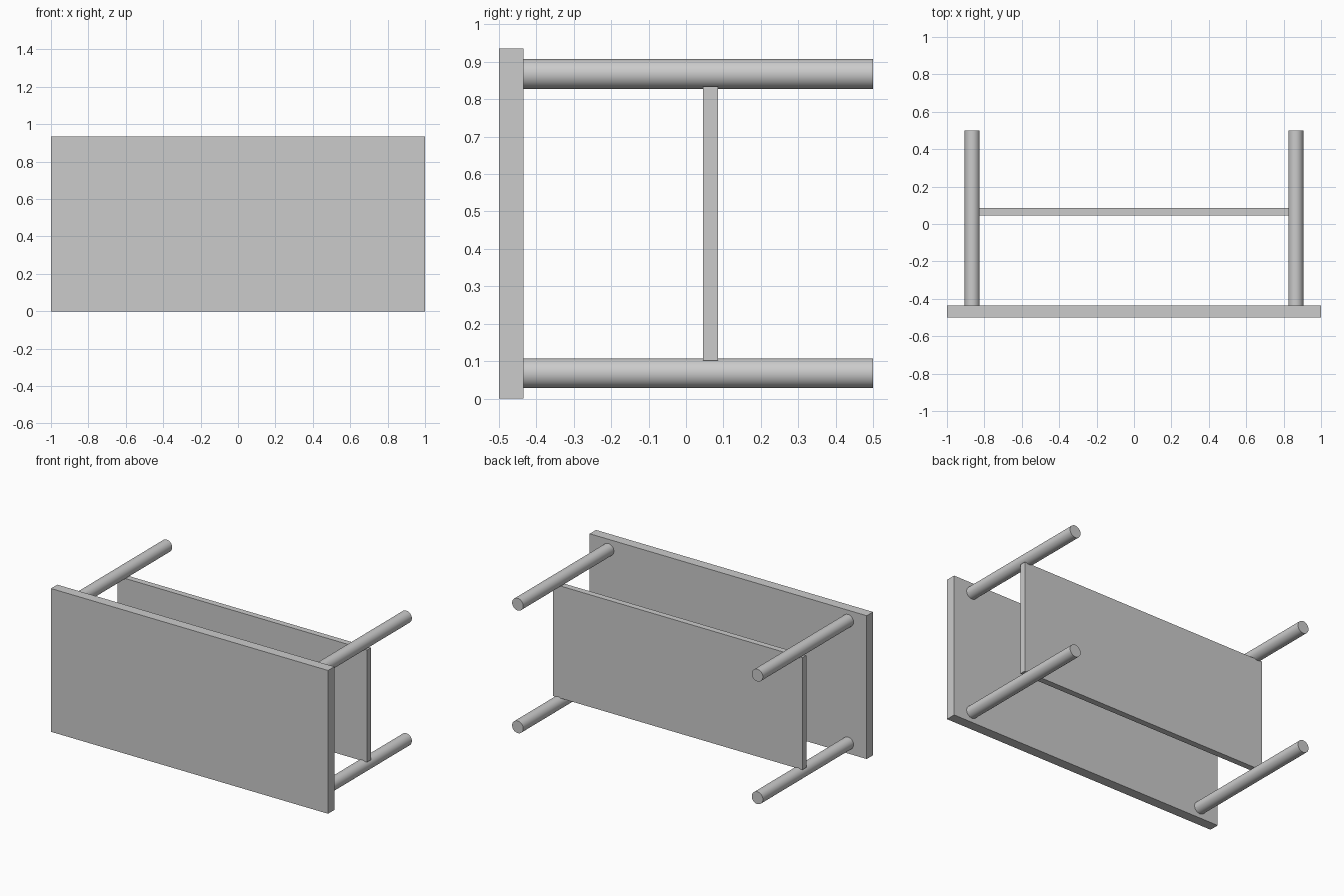
import bpy
from math import radians

if "Cube" in bpy.data.objects:
    bpy.data.objects.remove(bpy.data.objects["Cube"])

MID_Z = 0.4675  # half the height of the tipped-over table


def panel(name, x, y0, y1, height):
    """Upright board centred on x = 0 and z = MID_Z."""
    bpy.ops.mesh.primitive_cube_add(size=1, location=(0, (y0 + y1) / 2, MID_Z))
    ob = bpy.context.object
    ob.name = name
    ob.scale = (2 * x, y1 - y0, height)
    bpy.ops.object.transform_apply(location=False, rotation=False, scale=True)
    return ob


def leg(name, x, z, y0=-0.435, y1=0.5):
    """Round leg running along y."""
    bpy.ops.mesh.primitive_cylinder_add(
        vertices=32, radius=0.04, depth=y1 - y0,
        location=(x, (y0 + y1) / 2, z), rotation=(radians(90), 0, 0))
    bpy.context.object.name = name
    bpy.ops.object.shade_smooth_by_angle(angle=radians(30))


# Table top facing the front, and the thinner shelf behind it
panel("table_top", 1.0, -0.5, -0.435, 0.935)
panel("shelf", 0.9, 0.045, 0.085, 0.732)

# Four legs
for sx, side in ((-1, "left"), (1, "right")):
    for sz, level in ((-1, "lower"), (1, "upper")):
        leg(f"{level}_{side}_leg", sx * 0.865, MID_Z + sz * 0.4)
